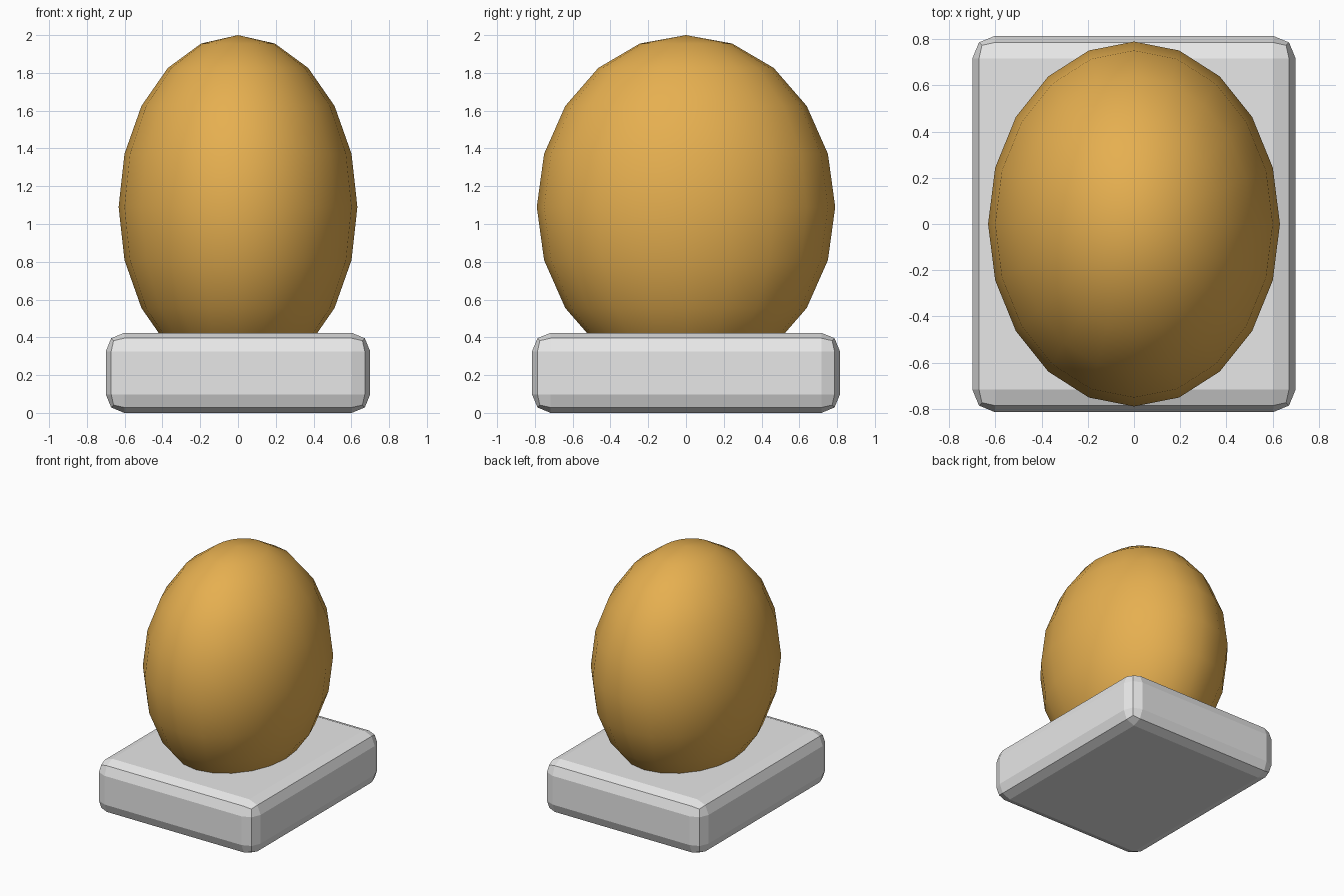
import bpy
import bmesh
from mathutils import Matrix

if "Cube" in bpy.data.objects:
    bpy.data.objects.remove(bpy.data.objects["Cube"], do_unlink=True)


def material(name, rgb):
    mat = bpy.data.materials.new(name)
    mat.use_nodes = True
    mat.diffuse_color = (*rgb, 1)
    mat.node_tree.nodes["Principled BSDF"].inputs["Base Color"].default_value = (*rgb, 1)
    return mat


def add_part(name, bm, mat, smooth):
    mesh = bpy.data.meshes.new(name)
    bm.to_mesh(mesh)
    bm.free()
    for face in mesh.polygons:
        face.use_smooth = smooth
    mesh.materials.append(mat)
    obj = bpy.data.objects.new(name, mesh)
    bpy.context.collection.objects.link(obj)
    return obj


gold = material("warm gold", (0.79, 0.43, 0.08))
grey = material("light grey", (0.8, 0.8, 0.8))

# Rounded slab base with flat facets
bm = bmesh.new()
bmesh.ops.create_cube(bm, size=1, matrix=Matrix.Translation((0, 0, 0.212))
                      @ Matrix.Diagonal((1.4, 1.63, 0.424, 1)))
base = add_part("base", bm, grey, False)
bevel = base.modifiers.new("rounded edges", 'BEVEL')
bevel.width = 0.098
bevel.segments = 2

# Smooth ellipsoid body sunk into the base
bm = bmesh.new()
bmesh.ops.create_uvsphere(bm, u_segments=20, v_segments=10, radius=1,
                          matrix=Matrix.Translation((0, 0, 1.09))
                          @ Matrix.Diagonal((0.632, 0.79, 0.91, 1)))
add_part("body", bm, gold, True)
